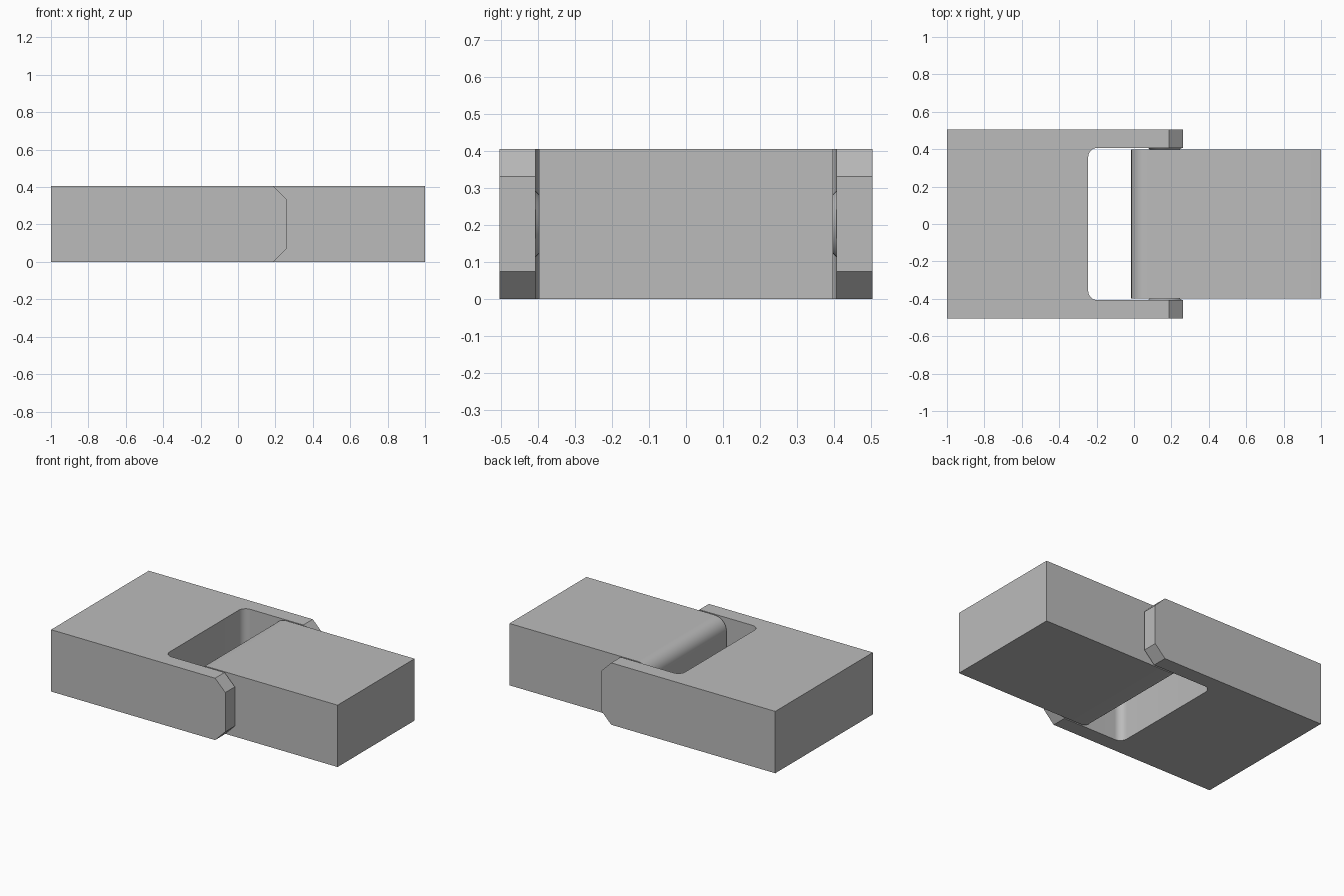
import bpy, bmesh, math
from mathutils import Matrix

if "Cube" in bpy.data.objects:
    bpy.data.objects.remove(bpy.data.objects["Cube"])

H = 0.405           # overall thickness
PIVOT_X, PIVOT_Z = 0.165, H / 2

grey = bpy.data.materials.new("plain grey")
grey.diffuse_color = (0.5, 0.5, 0.5, 1)
grey.use_nodes = True
grey.node_tree.nodes["Principled BSDF"].inputs["Base Color"].default_value = grey.diffuse_color


def finish(name, bm):
    bmesh.ops.recalc_face_normals(bm, faces=bm.faces)
    mesh = bpy.data.meshes.new(name)
    bm.to_mesh(mesh)
    bm.free()
    mesh.materials.append(grey)
    obj = bpy.data.objects.new(name, mesh)
    bpy.context.collection.objects.link(obj)
    bpy.context.view_layer.objects.active = obj
    obj.select_set(True)
    bpy.ops.object.shade_smooth_by_angle(angle=math.radians(30))
    obj.select_set(False)
    return obj


def extrude_outline(points):
    bm = bmesh.new()
    face = bm.faces.new([bm.verts.new((x, y, 0)) for x, y in points])
    top = bmesh.ops.extrude_face_region(bm, geom=[face])["geom"]
    bmesh.ops.translate(bm, vec=(0, 0, H),
                        verts=[v for v in top if isinstance(v, bmesh.types.BMVert)])
    return bm


def bevel_where(bm, test, offset, segments):
    edges = [e for e in bm.edges if test(*[v.co for v in e.verts])]
    bmesh.ops.bevel(bm, geom=edges, offset=offset, segments=segments,
                    profile=0.5, affect='EDGES')


# Fork: U-shaped body with rounded pocket corners and chamfered arm tips
outer, inner, tip, pocket = 0.505, 0.407, 0.262, -0.245
bm = extrude_outline([(-1, -outer), (tip, -outer), (tip, -inner), (pocket, -inner),
                      (pocket, inner), (tip, inner), (tip, outer), (-1, outer)])
bevel_where(bm, lambda a, b: abs(a.x - pocket) < 1e-4 and abs(b.x - pocket) < 1e-4
            and abs(a.z - b.z) > 0.1, 0.05, 10)
bevel_where(bm, lambda a, b: abs(a.x - tip) < 1e-4 and abs(b.x - tip) < 1e-4
            and abs(a.z - b.z) < 1e-4, 0.074, 1)
finish("fork_body", bm)

# Swinging block with a rounded inner end
back = -0.015
bm = extrude_outline([(back, -0.398), (1, -0.398), (1, 0.398), (back, 0.398)])
bevel_where(bm, lambda a, b: abs(a.x - back) < 1e-4 and abs(b.x - back) < 1e-4
            and abs(a.z - b.z) < 1e-4, 0.085, 12)
finish("hinge_block", bm)

# Shallow pivot bosses bridging the gap between the arms and the block
for side, label in ((-1, "front"), (1, "back")):
    bm = bmesh.new()
    bmesh.ops.create_cone(bm, cap_ends=True, segments=32, radius1=0.09,
                          radius2=0.08, depth=0.009)
    bmesh.ops.transform(bm, verts=bm.verts, matrix=Matrix.Translation(
        (PIVOT_X, side * 0.4025, PIVOT_Z)) @ Matrix.Rotation(side * math.pi / 2, 4, 'X'))
    finish(label + "_pivot_boss", bm)
